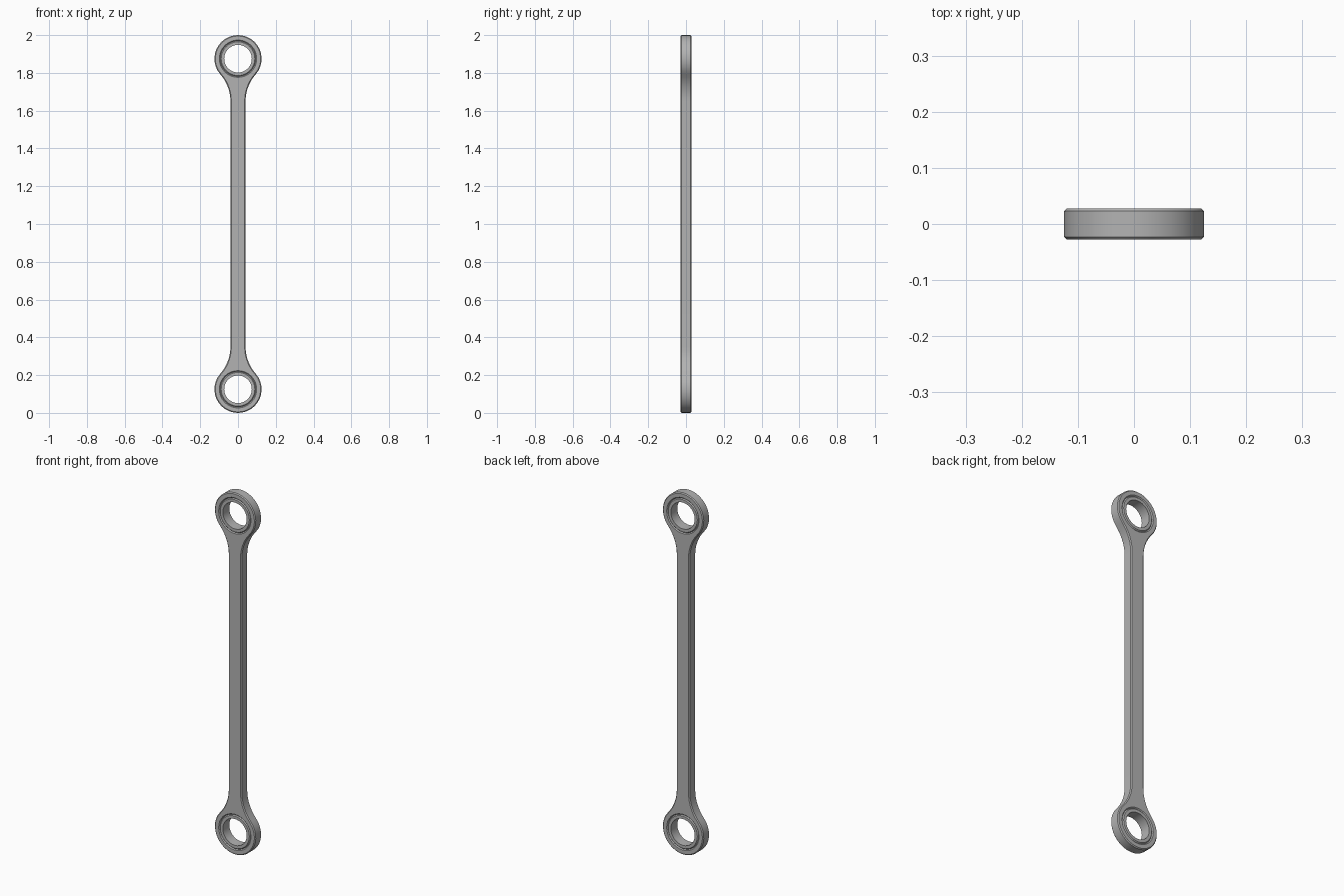
import bpy, bmesh
from math import sin, cos, pi, acos, sqrt

cube = bpy.data.objects.get("Cube")
if cube:
    bpy.data.objects.remove(cube)

EYE_Z, EYE_R = 0.875, 0.125      # eye centre measured from the rod middle
HALF_W, FILLET = 0.04, 0.215     # shank half width, flare radius
BORE, SEAT = 0.073, 0.094        # bushing hole and its seat in the eye
H, C = 0.028, 0.005              # half thickness, chamfer
SEG = 32

steel = bpy.data.materials.new("grey_steel")
steel.use_nodes = True
grey = (0.45, 0.45, 0.45, 1)
steel.diffuse_color = grey
steel.node_tree.nodes["Principled BSDF"].inputs["Base Color"].default_value = grey


def circle(r, cz):
    return [(r * cos(2 * pi * i / SEG), cz + r * sin(2 * pi * i / SEG)) for i in range(SEG)]


def outline(inset):
    """Closed rod profile, offset inwards; every arc keeps its centre."""
    fx = HALF_W + FILLET
    drop = sqrt((EYE_R + FILLET) ** 2 - fx ** 2)
    a = acos(fx / (EYE_R + FILLET))
    r, f = EYE_R - inset, FILLET + inset
    n, m = 12, 7
    quarter = []
    for i in range(m + 1):                       # flare, from the shank upwards
        t = pi - a * i / m
        quarter.append((fx + f * cos(t), EYE_Z - drop + f * sin(t)))
    for i in range(1, n + 1):                    # eye, from the flare to the top
        t = -a + (pi / 2 + a) * i / n
        quarter.append((r * cos(t), EYE_Z + r * sin(t)))
    top = quarter + [(-x, z) for x, z in quarter[-2::-1]]
    return top + [(-x, -z) for x, z in top]


def ring(bm, pts, y):
    return [bm.verts.new((x, y, z)) for x, z in pts]


def bridge(bm, rings, closed=False):
    pairs = list(zip(rings, rings[1:])) + ([(rings[-1], rings[0])] if closed else [])
    for a, b in pairs:
        for i in range(len(a)):
            j = (i + 1) % len(a)
            bm.faces.new((a[i], a[j], b[j], b[i]))


def loop_edges(bm, loop):
    return [bm.edges.get((loop[i - 1], loop[i])) for i in range(len(loop))]


def finish(bm, name):
    bmesh.ops.recalc_face_normals(bm, faces=bm.faces)
    mesh = bpy.data.meshes.new(name)
    bm.to_mesh(mesh)
    bm.free()
    mesh.materials.append(steel)
    ob = bpy.data.objects.new(name, mesh)
    bpy.context.collection.objects.link(ob)
    ob.location.z = 1
    bpy.ops.object.select_all(action='DESELECT')
    ob.select_set(True)
    bpy.context.view_layer.objects.active = ob
    bpy.ops.object.shade_smooth_by_angle(angle=pi / 6)


# Rod body: chamfered walls outside and in both seats, then the flat faces
bm = bmesh.new()
levels = [(C, -H), (0, C - H), (0, H - C), (C, H)]
walls = [[ring(bm, outline(d), y) for d, y in levels]]
for cz in (EYE_Z, -EYE_Z):
    walls.append([ring(bm, circle(SEAT + d, cz), y) for d, y in levels])
for w in walls:
    bridge(bm, w)
for end in (0, -1):
    edges = [e for w in walls for e in loop_edges(bm, w[end])]
    bmesh.ops.triangle_fill(bm, use_beauty=True, use_dissolve=False, edges=edges,
                            normal=(0, 1 if end else -1, 0))
finish(bm, "rod_body")

# Bushings pressed into the eyes
for name, cz in (("upper_bushing", EYE_Z), ("lower_bushing", -EYE_Z)):
    bm = bmesh.new()
    profile = [(BORE, -H), (SEAT - C, -H), (SEAT, C - H),
               (SEAT, H - C), (SEAT - C, H), (BORE, H)]
    bridge(bm, [ring(bm, circle(r, cz), y) for r, y in profile], closed=True)
    finish(bm, name)
